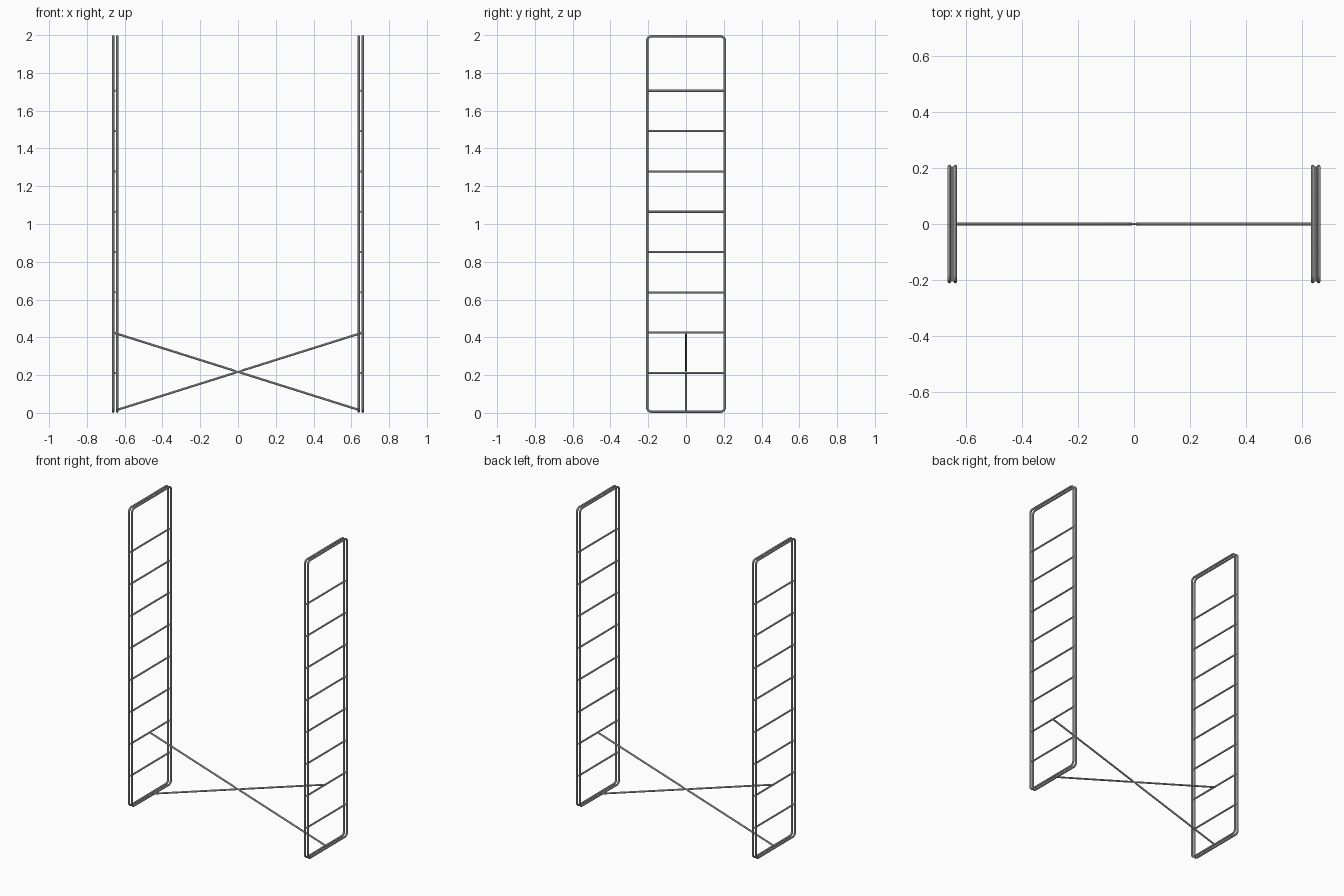
import bpy
from math import cos, sin, pi
from mathutils import Vector

if "Cube" in bpy.data.objects:
    bpy.data.objects.remove(bpy.data.objects["Cube"])

STEEL = (0.6, 0.6, 0.6, 1)
steel = bpy.data.materials.new("light grey steel")
steel.use_nodes = True
steel.diffuse_color = STEEL
steel.node_tree.nodes["Principled BSDF"].inputs["Base Color"].default_value = STEEL

TUBE = 0.0065          # radius of the frame tube
FRAME_X = 0.65         # middle of each ladder
HALF_DEPTH = 0.206
BOTTOM, TOP = 0.0065, 1.9935
CORNER = 0.024
RUNG_STEP = 0.2134


def rod(name, points, radius, closed=False, widths=None):
    """Sweep a round tube along the points and turn it into a mesh."""
    curve = bpy.data.curves.new(name, 'CURVE')
    curve.dimensions = '3D'
    curve.bevel_depth = radius
    curve.bevel_resolution = 2
    curve.use_fill_caps = not closed
    spline = curve.splines.new('POLY')
    spline.points.add(len(points) - 1)
    for i, p in enumerate(points):
        spline.points[i].co = (*p, 1)
        spline.points[i].radius = widths[i] if widths else 1
    spline.use_cyclic_u = closed
    obj = bpy.data.objects.new(name, curve)
    bpy.context.collection.objects.link(obj)
    bpy.ops.object.select_all(action='DESELECT')
    obj.select_set(True)
    bpy.context.view_layer.objects.active = obj
    bpy.ops.object.convert(target='MESH')
    obj = bpy.context.view_layer.objects.active
    obj.name = name
    obj.data.materials.clear()
    obj.data.materials.append(steel)
    bpy.ops.object.shade_smooth_by_angle()


def loop_points(x):
    """Upright rectangle with rounded corners."""
    y, z = HALF_DEPTH - CORNER, (TOP - BOTTOM) / 2 - CORNER
    mid = (TOP + BOTTOM) / 2
    points = []
    for q, (sy, sz) in enumerate([(1, 1), (-1, 1), (-1, -1), (1, -1)]):
        for k in range(7):
            a = (q + k / 6) * pi / 2
            points.append((x, sy * y + CORNER * cos(a), mid + sz * z + CORNER * sin(a)))
    return points


# Two ladders, each a pair of tube loops with rungs between them
for side, s in (("left", 1), ("right", -1)):
    for place, offset in (("inner", -0.0108), ("outer", 0.0108)):
        rod(f"{side}_{place}_frame", loop_points(s * (FRAME_X + offset)), TUBE, True)
    for k in range(1, 9):
        z = k * RUNG_STEP - 0.002
        rod(f"{side}_rung_{k}", [(s * FRAME_X, -HALF_DEPTH, z), (s * FRAME_X, HALF_DEPTH, z)], 0.0057)

# Crossed braces, pinched where they meet
for name, s in (("brace_rising_left", 1), ("brace_rising_right", -1)):
    low, high = Vector((-s * 0.64, 0, 0.016)), Vector((s * FRAME_X, 0, 0.422))
    path = [low.lerp(high, t) for t in (0, 0.485, 0.492, 0.5, 0.508, 0.515, 1)]
    rod(name, path, 0.0058, widths=[1, 1, 0.7, 0.6, 0.7, 1, 1])
